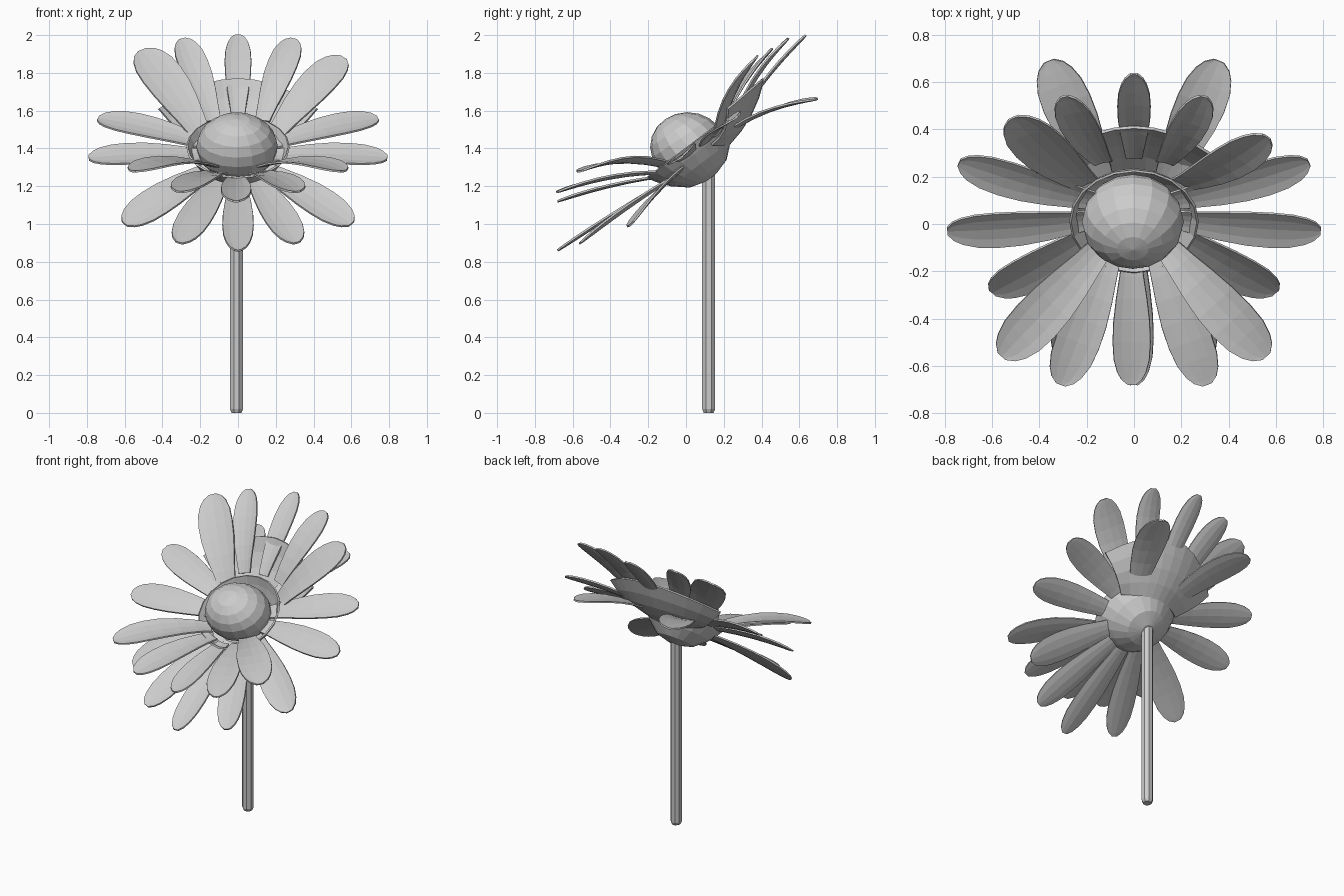
import bpy, bmesh, math
from mathutils import Vector, Matrix

if "Cube" in bpy.data.objects:
    bpy.data.objects.remove(bpy.data.objects["Cube"])


def make_object(name, verts, faces, thickness=0.0):
    mesh = bpy.data.meshes.new(name)
    mesh.from_pydata([tuple(v) for v in verts], [], faces)
    bm = bmesh.new()
    bm.from_mesh(mesh)
    bmesh.ops.recalc_face_normals(bm, faces=bm.faces)
    bm.to_mesh(mesh)
    bm.free()
    ob = bpy.data.objects.new(name, mesh)
    bpy.context.collection.objects.link(ob)
    if thickness:
        mod = ob.modifiers.new("thickness", 'SOLIDIFY')
        mod.thickness = thickness
        mod.offset = 0
    return ob


def grid_faces(rows, cols, wrap=False):
    n = cols if wrap else cols - 1
    return [(r * cols + c, r * cols + (c + 1) % cols,
             (r + 1) * cols + (c + 1) % cols, (r + 1) * cols + c)
            for r in range(rows - 1) for c in range(n)]


# width along a petal: (position, share of full width)
OUTLINE = [(0, .5), (.15, .64), (.32, .82), (.5, .96), (.66, 1), (.8, .94),
           (.9, .76), (.96, .54), (1, .22)]


def petal(name, base, tip, width, normal, arch):
    base, tip, normal = Vector(base), Vector(tip), Vector(normal).normalized()
    side = (tip - base).cross(normal).normalized()
    up = side.cross(tip - base).normalized()
    mid = (base + tip) / 2 + up * arch * 2
    verts = []
    for t, w in OUTLINE:
        p = base * (1 - t) ** 2 + mid * 2 * t * (1 - t) + tip * t * t
        for s in (-1, -.55, 0, .55, 1):
            verts.append(p + side * s * w * width / 2 + up * .012 * w * (s * s - .5))
    make_object(name, verts, grid_faces(len(OUTLINE), 5), .01)


# stem with a small chamfer at the foot
sides = 8
rings = [(.028, 0), (.037, .02), (.037, .65), (.037, 1.29)]
verts = [(-.008 + r * math.cos(math.tau * (i + .5) / sides),
          .12 + r * math.sin(math.tau * (i + .5) / sides), z)
         for r, z in rings for i in range(sides)]
make_object("stem", verts, grid_faces(len(rings), sides, True)
            + [tuple(range(sides)), tuple(range(3 * sides, 4 * sides))])

# tilted cup beneath the flower
tilt = Matrix.Translation((0, .13, 1.25)) @ Matrix.Rotation(math.radians(37), 4, 'X')
sides = 20
rings = [(.035, 0), (.12, .025), (.195, .09), (.24, .15), (.27, .2)]
verts = [tilt @ Vector((r * math.cos(math.tau * i / sides),
                        r * math.sin(math.tau * i / sides), h))
         for r, h in rings for i in range(sides)]
make_object("flower_cup", verts, grid_faces(len(rings), sides, True)
            + [tuple(range(sides))], .01)

# domed flower centre
bpy.ops.mesh.primitive_uv_sphere_add(segments=16, ring_count=10, radius=1)
dome = bpy.context.object
dome.name = "flower_centre"
dome.data.transform(Matrix.Translation((-.005, .01, 1.41))
                    @ Matrix.Diagonal((.216, .2, .182, 1))
                    @ Matrix.Rotation(math.radians(37), 4, 'X'))

# joined sheet at the root of the upper petals
verts = []
ROWS, COLS = 5, 11
for r in range(ROWS):
    k = r / (ROWS - 1)
    for c in range(COLS):
        t = c / (COLS - 1) * 2 - 1
        inner = Vector((.22 * t, .225 - .09 * t * t, 1.42))
        outer = Vector((.42 * t, .41 - .19 * t * t, 1.77 - .16 * t * t))
        sag = Vector((0, .025, -.015)) * 4 * k * (1 - k)
        verts.append(inner.lerp(outer, k) + sag)
make_object("upper_petal_web", verts, grid_faces(ROWS, COLS), .012)

# single petals: base, tip, width, facing, arch
FACE = (0, -.7, .7)
petal("upper_middle_petal", (0, .28, 1.56), (0, .635, 2.0), .14, FACE, .02)
petal("lower_middle_petal", (0, -.08, 1.24), (0, -.68, .86), .165, FACE, .005)
petal("front_middle_petal", (-.01, -.14, 1.25), (-.01, -.68, 1.12), .16, (0, -.3, 1), .015)
petal("upper_outer_petal_right", (.2, .17, 1.48), (.56, .37, 1.88), .2, FACE, .03)
petal("upper_outer_petal_left", (-.2, .17, 1.48), (-.51, .45, 1.92), .23, FACE, .03)

# mirrored petal pairs
PAIRS = [
    ("upper_inner_petal", (.13, .26, 1.55), (.295, .54, 1.98), .16, FACE, .03),
    ("back_petal", (.14, .2, 1.47), (.36, .69, 1.66), .21, (0, -.3, 1), .035),
    ("upper_side_petal", (.17, .1, 1.42), (.74, .26, 1.56), .18, (0, -.6, .8), .02),
    ("side_petal", (.17, .02, 1.36), (.79, -.03, 1.35), .18, (0, -.6, .8), .02),
    ("lower_side_petal", (.14, -.02, 1.29), (.6, -.29, 1.0), .2, FACE, .015),
    ("lower_inner_petal", (.08, -.06, 1.25), (.31, -.56, .9), .18, FACE, .01),
    ("front_outer_petal", (.14, -.1, 1.31), (.56, -.56, 1.28), .21, (0, -.25, 1), .04),
    ("front_inner_petal", (.1, -.13, 1.27), (.31, -.68, 1.17), .19, (0, -.3, 1), .025),
]
for name, base, tip, width, face, arch in PAIRS:
    for label, s in (("right", 1), ("left", -1)):
        petal(f"{name}_{label}", (s * base[0], *base[1:]), (s * tip[0], *tip[1:]),
              width, face, arch)
